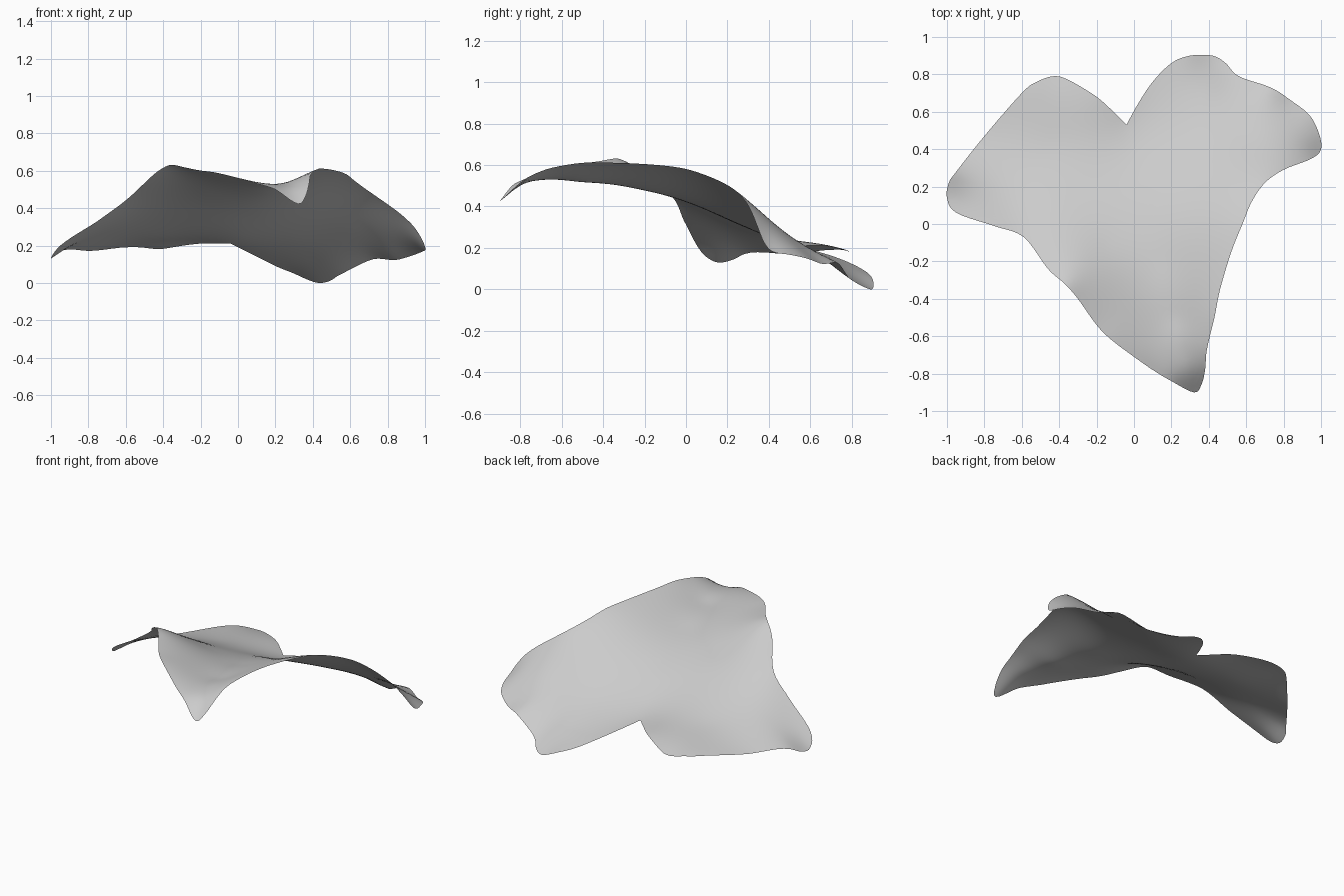
import bpy, bmesh, math
from mathutils import Vector

cube = bpy.data.objects.get("Cube")
if cube:
    bpy.data.objects.remove(cube, do_unlink=True)

# Leaf rim, running clockwise from the stem notch back to it
RIM = [
    (-.04, .53, .21), (.02, .64, .18), (.1, .76, .14), (.2, .86, .09), (.3, .9, .05),
    (.42, .9, 0), (.49, .86, .01), (.56, .79, .05), (.73, .73, .13), (.84, .66, .12),
    (.94, .58, .15), (.99, .48, .17), (1, .4, .19), (.95, .35, .29), (.8, .29, .42),
    (.7, .22, .49), (.63, .12, .54), (.58, 0, .58), (.52, -.15, .6), (.46, -.35, .61),
    (.43, -.5, .61), (.39, -.67, .58), (.38, -.78, .53), (.36, -.86, .46), (.32, -.9, .42),
    (.2, -.84, .5), (.1, -.78, .53), (0, -.71, .56), (-.12, -.62, .59), (-.2, -.54, .6),
    (-.3, -.4, .62), (-.37, -.32, .63), (-.46, -.24, .57), (-.59, -.07, .45),
    (-.75, -.01, .33), (-.95, .06, .2), (-1, .14, .13), (-.99, .22, .14),
    (-.95, .28, .17), (-.8, .47, .17), (-.6, .7, .19), (-.52, .76, .19),
    (-.43, .79, .18), (-.35, .77, .19), (-.2, .68, .21), (-.1, .59, .21),
]
# Sunken middle vein and the sag of the side lobes
VEIN = [(0, .4, .25), (.05, .2, .35), (.1, 0, .43), (.15, -.2, .48), (.22, -.5, .52), (.27, -.7, .53)]
LOBES = [(-.15, -.1, .47), (-.3, .13, .37), (-.45, .4, .25), (-.75, .25, .25),
         (.3, .5, .23), (.6, .45, .29), (.4, .7, .13)]
STEPS, RINGS = 5, 28
CENTRE = Vector((.1, .08))


def kernel(a, b):
    d = (a[0] - b[0]) ** 2 + (a[1] - b[1]) ** 2
    return d * math.log(d) if d > 1e-9 else 0.0


def solve(rows):
    """Gaussian elimination on an augmented matrix."""
    n = len(rows)
    for i in range(n):
        p = max(range(i, n), key=lambda r: abs(rows[r][i]))
        rows[i], rows[p] = rows[p], rows[i]
        for r in range(i + 1, n):
            f = rows[r][i] / rows[i][i]
            if f:
                rows[r] = [a - f * b for a, b in zip(rows[r], rows[i])]
    out = [0.0] * n
    for i in reversed(range(n)):
        known = sum(rows[i][j] * out[j] for j in range(i + 1, n))
        out[i] = (rows[i][n] - known) / rows[i][i]
    return out


def bent_sheet(points):
    """Height function of a thin plate bent through the points."""
    soft = .002
    rows = []
    for i, p in enumerate(points):
        row = [kernel(p, q) for q in points]
        row[i] += soft
        rows.append(row + [1, p[0], p[1], p[2]])
    rows.append([1] * len(points) + [0] * 4)
    for axis in range(2):
        rows.append([p[axis] for p in points] + [0] * 4)
    w = solve(rows)

    def height(x, y):
        bend = sum(k * kernel((x, y), q) for k, q in zip(w, points))
        return bend + w[-3] + w[-2] * x + w[-1] * y
    return height


def smooth_rim(points):
    """Spline through the rim that keeps a sharp corner at the notch."""
    pts = [Vector(p[:2]) for p in points]
    pts = [pts[0]] + pts + [pts[0], pts[0]]
    for a, b, c, d in zip(pts, pts[1:], pts[2:], pts[3:]):
        for s in range(STEPS):
            t = s / STEPS
            yield .5 * (2 * b + (c - a) * t + (2 * a - 5 * b + 4 * c - d) * t ** 2
                        + (3 * b - a - 3 * c + d) * t ** 3)


# Leaf blade: rings spreading from the centre to the rim, draped on the bent sheet
height = bent_sheet(RIM + VEIN + LOBES)
rim = list(smooth_rim(RIM))
bm = bmesh.new()
hub = bm.verts.new((CENTRE.x, CENTRE.y, height(*CENTRE)))
rings = []
for r in range(1, RINGS + 1):
    flat = [CENTRE.lerp(p, r / RINGS) for p in rim]
    rings.append([bm.verts.new((p.x, p.y, height(p.x, p.y))) for p in flat])
count = len(rim)
for i in range(count):
    j = (i + 1) % count
    bm.faces.new((hub, rings[0][j], rings[0][i]))
    for inner, outer in zip(rings, rings[1:]):
        bm.faces.new((inner[i], inner[j], outer[j], outer[i]))

# Rest the lowest point on the ground
low = min(v.co.z for v in bm.verts)
for v in bm.verts:
    v.co.z -= low
for f in bm.faces:
    f.smooth = True
bm.normal_update()
mesh = bpy.data.meshes.new("leaf_blade")
bm.to_mesh(mesh)
bm.free()
leaf = bpy.data.objects.new("leaf_blade", mesh)
bpy.context.collection.objects.link(leaf)

# Plain grey colour
grey = bpy.data.materials.new("light_grey")
grey.use_nodes = True
grey.diffuse_color = (.6, .6, .6, 1)
grey.node_tree.nodes["Principled BSDF"].inputs["Base Color"].default_value = (.6, .6, .6, 1)
mesh.materials.append(grey)
